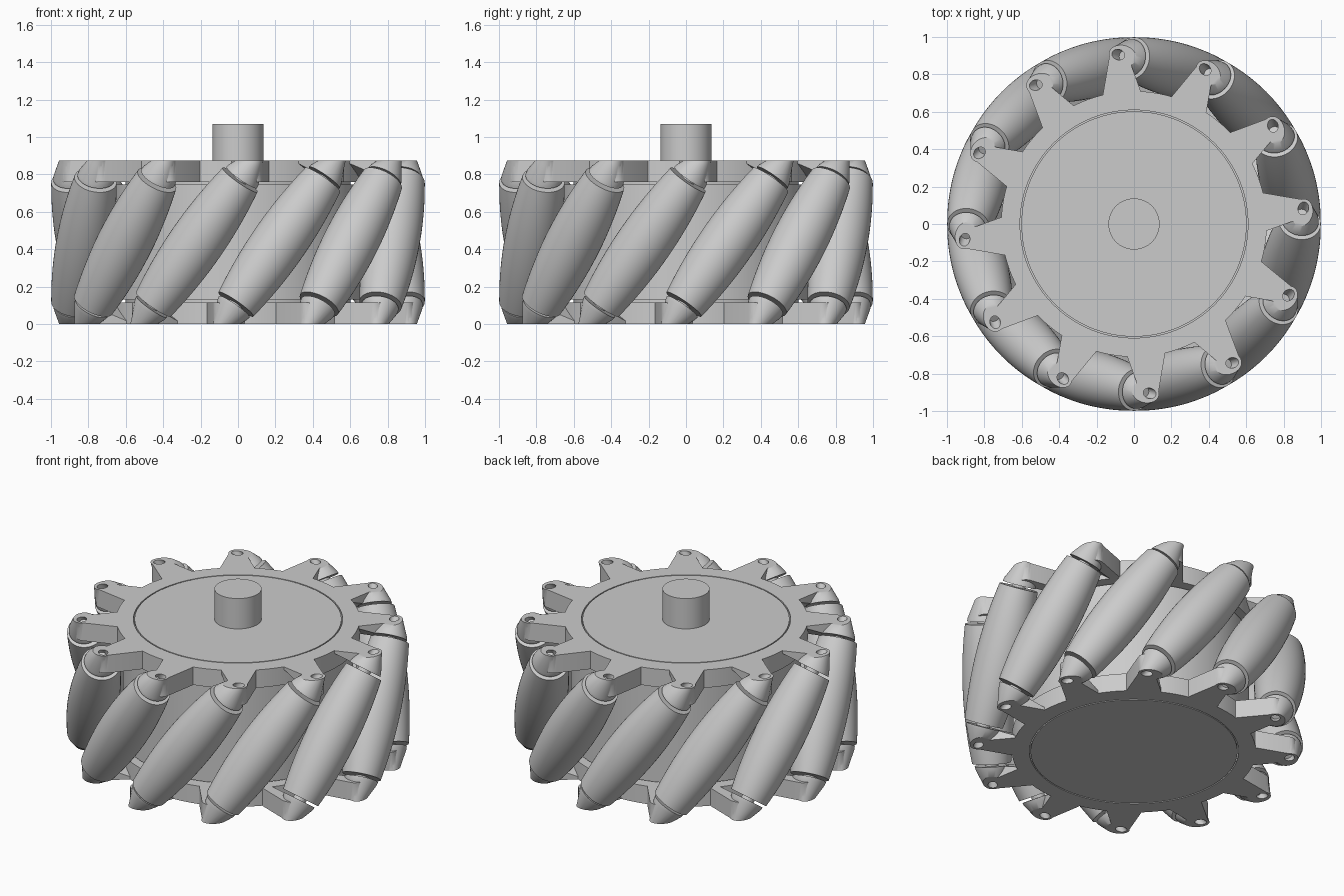
import bpy, bmesh
from math import sin, cos, pi, radians, hypot, atan2
from mathutils import Matrix, Vector

if "Cube" in bpy.data.objects:
    bpy.data.objects.remove(bpy.data.objects["Cube"])

H = 0.875                  # wheel width
MID = H / 2
D = 0.853                  # distance of roller axes from the wheel axis
TILT = radians(35.8)       # roller slant
N = 12
HALF = 0.41                # half length of a roller
AXIS = Vector((0, sin(TILT), cos(TILT)))
CENTRE = Vector((D, 0, MID))
ROLLER_FRAME = Matrix.Translation(CENTRE) @ Matrix.Rotation(-TILT, 4, 'X')


def new_object(name, mesh, matrix=None):
    ob = bpy.data.objects.new(name, mesh)
    bpy.context.collection.objects.link(ob)
    if matrix is not None:
        ob.matrix_world = matrix
    return ob


def mesh_from(bm, name, angle=30):
    bmesh.ops.recalc_face_normals(bm, faces=bm.faces)
    for f in bm.faces:
        f.smooth = True
    for e in bm.edges:
        e.smooth = len(e.link_faces) == 2 and e.calc_face_angle(0) < radians(angle)
    me = bpy.data.meshes.new(name)
    bm.to_mesh(me)
    bm.free()
    return me


def lathe(profile, steps=96, closed=False):
    """Spin (radius, z) points round z; open profiles get end caps."""
    bm = bmesh.new()
    rings = [[bm.verts.new((r * cos(2 * pi * i / steps), r * sin(2 * pi * i / steps), z))
              for i in range(steps)] for r, z in profile]
    pairs = list(zip(rings, rings[1:]))
    if closed:
        pairs.append((rings[-1], rings[0]))
    for a, b in pairs:
        for i in range(steps):
            j = (i + 1) % steps
            bm.faces.new((a[i], a[j], b[j], b[i]))
    if not closed:
        bm.faces.new(rings[0])
        bm.faces.new(rings[-1])
    return bm


def cut(bm, point, normal):
    """Slice away everything on the normal side and cap the opening."""
    res = bmesh.ops.bisect_plane(bm, geom=bm.verts[:] + bm.edges[:] + bm.faces[:],
                                 plane_co=point, plane_no=normal, clear_outer=True)
    edges = [g for g in res['geom_cut'] if isinstance(g, bmesh.types.BMEdge)]
    if edges:
        bmesh.ops.holes_fill(bm, edges=edges, sides=0)


# hub drum, sleeve and shaft
new_object("hub_drum", mesh_from(lathe([(0.602, 0), (0.602, H)], 128), "hub_drum"))
new_object("hub_sleeve", mesh_from(lathe([(0.67, 0.13), (0.67, H - 0.13)], 128), "hub_sleeve"))
new_object("shaft", mesh_from(lathe([(0.137, H - 0.01), (0.137, 1.07)], 64), "shaft"))

# two flange rings
ring = mesh_from(lathe([(0.609, H - 0.115), (0.71, H - 0.115), (0.71, H), (0.609, H)],
                       128, True), "flange_ring")
FLIP = Matrix.Translation((0, 0, MID)) @ Matrix.Rotation(pi, 4, 'X') @ Matrix.Translation((0, 0, -MID))
new_object("top_flange", ring)
new_object("bottom_flange", ring, FLIP)

# barrel roller whose outer contact follows the wheel radius
profile = []
for i in range(25):
    t = HALF * (i / 12 - 1)
    profile.append((1 - hypot(D, t * sin(TILT)), t))
roller = mesh_from(lathe(profile, 48), "roller")
pin = mesh_from(lathe([(0.04, -0.475), (0.04, 0.475)], 24), "roller_pin")

# flange arm: tapered rounded tab, sliced square to the roller
phi = atan2(MID * sin(TILT) / cos(TILT), D)
half = [(0.66, 0.105), (0.71, 0.1)]
tip = [(0.893 + 0.05 * cos(a), 0.05 * sin(a)) for a in [radians(80 - 16 * k) for k in range(11)]]
outline = half + tip + [(u, -v) for u, v in reversed(half)]
bm = bmesh.new()
face = bm.faces.new([bm.verts.new((u, v, H - 0.115)) for u, v in outline])
ext = bmesh.ops.extrude_face_region(bm, geom=[face])
bmesh.ops.translate(bm, vec=(0, 0, 0.115),
                    verts=[g for g in ext['geom'] if isinstance(g, bmesh.types.BMVert)])
bmesh.ops.rotate(bm, verts=bm.verts, cent=(0, 0, 0), matrix=Matrix.Rotation(phi, 3, 'Z'))
cut(bm, CENTRE + AXIS * (HALF + 0.018), -AXIS)
arm = new_object("arm_source", mesh_from(bm, "arm_source"))

# conical boss that meets the roller end, trimmed flush with the flange face
bm = lathe([(0.1, HALF + 0.016), (0.096, HALF + 0.035), (0.052, 0.541), (0.025, 0.61)], 40)
bm.transform(ROLLER_FRAME)
cut(bm, Vector((0, 0, H)), Vector((0, 0, 1)))
boss = new_object("boss_cutter", mesh_from(bm, "boss_cutter"))

# pin hole
bm = lathe([(0.028, 0.49), (0.028, 0.66)], 24)
bm.transform(ROLLER_FRAME)
hole = new_object("hole_cutter", mesh_from(bm, "hole_cutter"))

for tool, op in ((boss, 'UNION'), (hole, 'DIFFERENCE')):
    m = arm.modifiers.new(op.lower(), 'BOOLEAN')
    m.operation, m.object, m.solver = op, tool, 'EXACT'
bpy.context.view_layer.update()
arm_mesh = bpy.data.meshes.new_from_object(arm.evaluated_get(bpy.context.evaluated_depsgraph_get()))
bm = bmesh.new()
bm.from_mesh(arm_mesh)
arm_mesh = mesh_from(bm, "flange_arm")
for ob in (arm, boss, hole):
    bpy.data.objects.remove(ob)

# repeat around the wheel
for k in range(N):
    turn = Matrix.Rotation(2 * pi * (k + 0.5) / N, 4, 'Z')
    new_object(f"roller_{k}", roller, turn @ ROLLER_FRAME)
    new_object(f"roller_pin_{k}", pin, turn @ ROLLER_FRAME)
    new_object(f"top_arm_{k}", arm_mesh, turn)
    new_object(f"bottom_arm_{k}", arm_mesh, turn @ FLIP)
